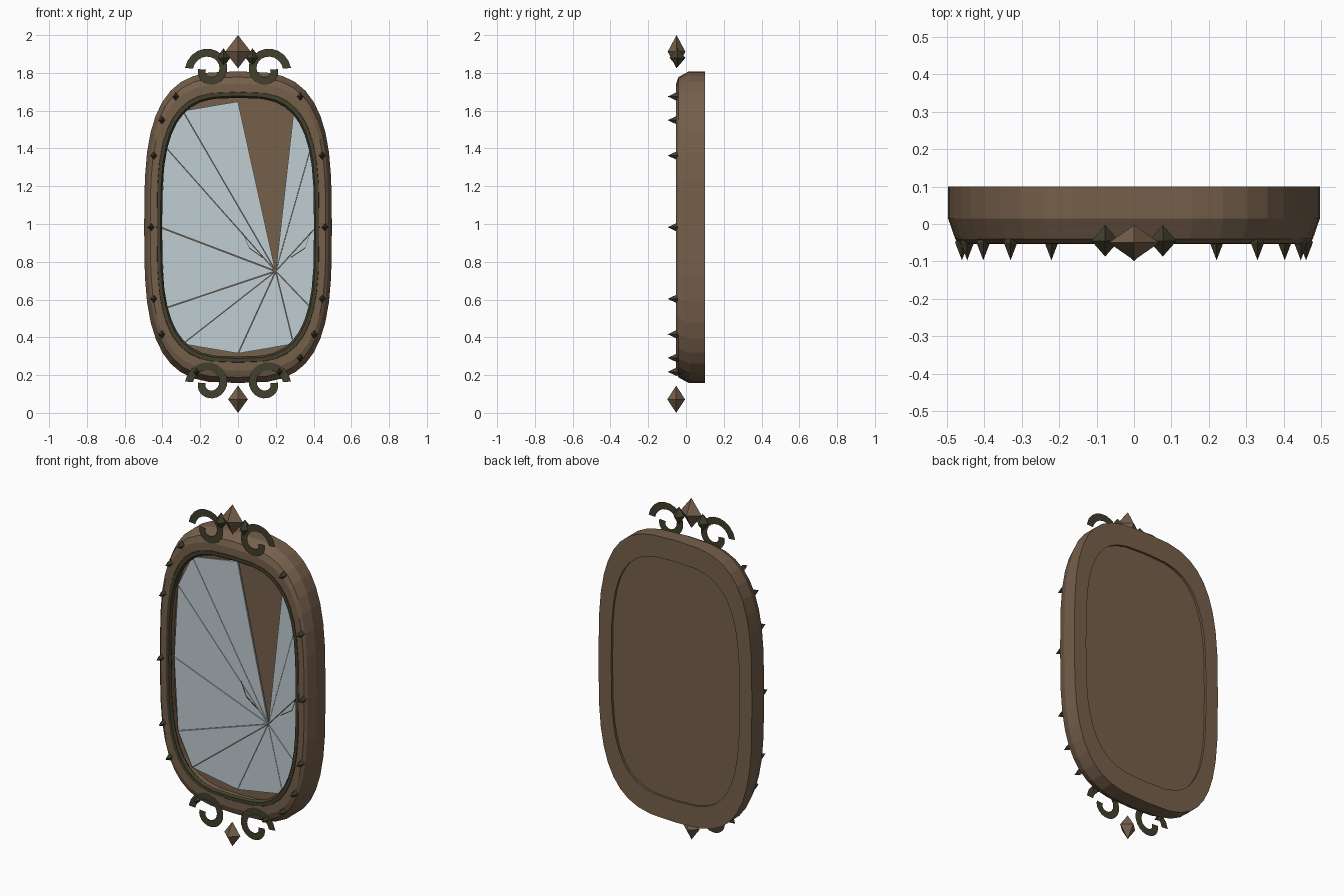
import bpy, bmesh
from math import sin, cos, pi, radians, copysign
from mathutils import Vector

cube = bpy.data.objects.get("Cube")
if cube:
    bpy.data.objects.remove(cube)

MID = 0.983      # height of the frame centre
SEGS = 40


def material(name, rgb):
    m = bpy.data.materials.new(name)
    m.use_nodes = True
    m.diffuse_color = (*rgb, 1)
    m.node_tree.nodes["Principled BSDF"].inputs["Base Color"].default_value = (*rgb, 1)
    return m


WOOD = material("brown_wood", (0.18, 0.115, 0.07))
METAL = material("dark_olive_metal", (0.055, 0.05, 0.026))
GLASS = material("pale_blue_glass", (0.53, 0.61, 0.65))


def build(name, verts, faces, mat, recalc=True):
    mesh = bpy.data.meshes.new(name)
    mesh.from_pydata(verts, [], faces)
    if recalc:
        bm = bmesh.new()
        bm.from_mesh(mesh)
        bmesh.ops.recalc_face_normals(bm, faces=bm.faces)
        bm.to_mesh(mesh)
        bm.free()
    mesh.materials.append(mat)
    obj = bpy.data.objects.new(name, mesh)
    bpy.context.collection.objects.link(obj)
    return obj


def oval(a, b, angle, power=0.625):
    """Point on a rounded-rectangle oval."""
    c, s = cos(angle), sin(angle)
    return (a * copysign(abs(c) ** power, c), MID + b * copysign(abs(s) ** power, s))


def oval_sweep(name, profile, mat, closed=True, caps=False):
    """Join oval rings, each given as half width, half height and depth."""
    verts, faces = [], []
    n = len(profile)
    for a, b, y in profile:
        for i in range(SEGS):
            x, z = oval(a, b, 2 * pi * i / SEGS)
            verts.append((x, y, z))
    for r in range(n if closed else n - 1):
        q = (r + 1) % n
        for i in range(SEGS):
            j = (i + 1) % SEGS
            faces.append((r * SEGS + i, r * SEGS + j, q * SEGS + j, q * SEGS + i))
    if caps:
        faces.append(tuple(range(SEGS)))
        faces.append(tuple(range((n - 1) * SEGS, n * SEGS)))
    return build(name, verts, faces, mat)


def gem(name, centre, size, mat):
    """Four-sided double pyramid."""
    c = Vector(centre)
    rx, ry, rz = size
    verts = [c + Vector(v) for v in ((rx, 0, 0), (0, ry, 0), (-rx, 0, 0),
                                     (0, -ry, 0), (0, 0, rz), (0, 0, -rz))]
    faces = [f for i in range(4) for f in ((i, (i + 1) % 4, 4), ((i + 1) % 4, i, 5))]
    return build(name, verts, faces, mat)


def plate(name, points, y, thick, mat):
    """Flat outline in the front plane, given a little depth."""
    n = len(points)
    verts = [(x, y, z) for x, z in points] + [(x, y + thick, z) for x, z in points]
    faces = [tuple(range(n)), tuple(range(n, 2 * n))]
    faces += [(i, (i + 1) % n, n + (i + 1) % n, n + i) for i in range(n)]
    return build(name, verts, faces, mat)


# Frame, backing board and inner lip
oval_sweep("frame", [(0.497, 0.825, 0.1), (0.497, 0.825, 0.015), (0.478, 0.795, -0.04),
                     (0.465, 0.76, -0.052), (0.425, 0.715, -0.052), (0.415, 0.7, 0.1)], WOOD)
oval_sweep("backing_board", [(0.42, 0.705, 0.015), (0.42, 0.705, 0.085)], WOOD, False, True)
lip = [(0.42 + 0.018 * cos(k * pi / 3), 0.705 + 0.02 * cos(k * pi / 3),
        -0.04 + 0.016 * sin(k * pi / 3)) for k in range(6)]
oval_sweep("inner_lip", lip, METAL)

# Broken glass: shards fanning out from the point of impact, one fallen out
impact = Vector((0.2, 0.75))
quarter = [(0, 0.67), (0.295, 0.62), (0.388, 0.43), (0.413, 0)]
rim = [(x, MID + z) for x, z in quarter]
rim += [(x, MID - z) for x, z in quarter[2::-1]]
rim += [(-x, MID - z) for x, z in quarter[1:]]
rim += [(-x, MID + z) for x, z in quarter[2:0:-1]]
for i in range(1, len(rim)):
    tri = [impact, Vector(rim[i]), Vector(rim[(i + 1) % len(rim)])]
    mid = sum(tri, Vector((0, 0))) / 3
    tri = [mid + (p - mid) * 0.985 for p in tri]
    plate(f"glass_shard_{i}", tri, -0.005, 0.01, GLASS)

# Fine cracks around the impact
for side, path in (("right", [(0.025, 0.95), (0.06, 0.87), (0.13, 0.82)]),
                   ("left", [(0.385, 0.96), (0.355, 0.87), (0.28, 0.82)])):
    inner = [(x, z + 0.006) for x, z in reversed(path)]
    plate(f"crack_{side}", path + inner, -0.008, 0.002, METAL)

# Studs around the frame, some missing
for k in range(20):
    if k in (2, 4, 5, 6, 13, 15):
        continue
    x, z = oval(0.46, 0.79, k * pi / 10)
    gem(f"stud_{k}", (x, -0.05, z), (0.018, 0.047, 0.022), METAL)


# Scrolls: flat spiral ribbons
def scroll(name, side, height, steps=20):
    verts = []
    for i in range(steps + 1):
        t = i / steps
        ang = radians(175 - 360 * t)
        r = 0.108 - 0.07 * t
        for w in (-0.021, 0.021):
            verts.append((side * (-0.152 + (r + w) * cos(ang)), -0.055,
                          height + (r + w) * sin(ang)))
    faces = [(2 * i, 2 * i + 1, 2 * i + 3, 2 * i + 2) for i in range(steps)]
    if side > 0:
        faces = [f[::-1] for f in faces]
    obj = build(name, verts, faces, METAL, False)
    if obj.data.polygons[0].normal.y > 0:
        obj.data.flip_normals()


for side, label in ((-1, "right"), (1, "left")):
    scroll(f"top_scroll_{label}", side, 1.815)
    scroll(f"bottom_scroll_{label}", side, 0.155)
    gem(f"crest_side_gem_{label}", (side * 0.077, -0.045, 1.88), (0.037, 0.042, 0.05), METAL)

# Large gems at the crest and the foot
gem("crest_gem", (0, -0.05, 1.912), (0.068, 0.047, 0.088), WOOD)
gem("foot_gem", (0, -0.052, 0.072), (0.052, 0.047, 0.072), WOOD)
